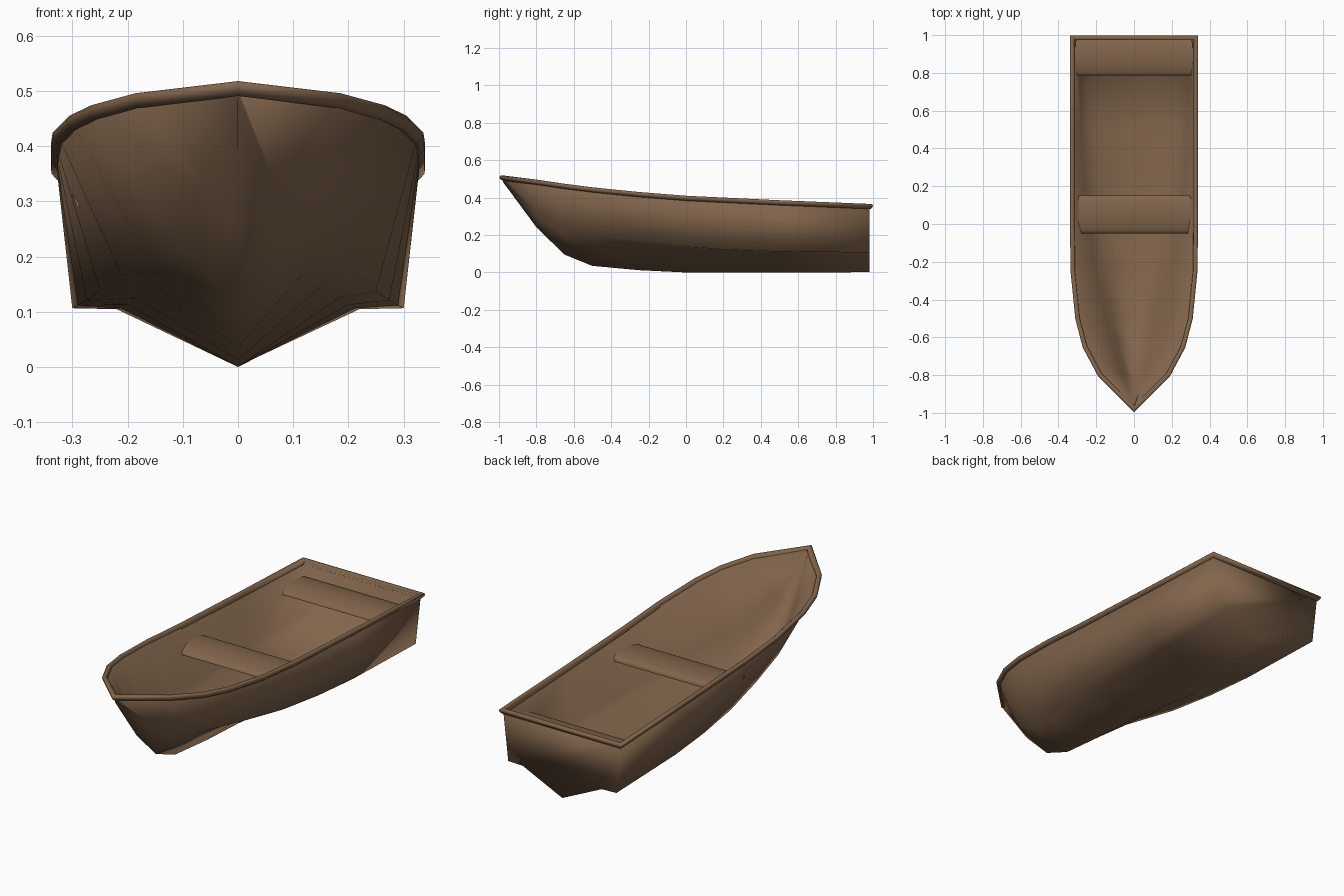
import bpy, bmesh
from mathutils import Vector

if "Cube" in bpy.data.objects:
    bpy.data.objects.remove(bpy.data.objects["Cube"])

wood = bpy.data.materials.new("brown wood")
wood.diffuse_color = (0.22, 0.13, 0.072, 1)
wood.use_nodes = True
wood.node_tree.nodes["Principled BSDF"].inputs["Base Color"].default_value = wood.diffuse_color


def make_object(name, bm, angle=None):
    """Turn a bmesh into a smooth shaded wooden part."""
    bmesh.ops.remove_doubles(bm, verts=bm.verts, dist=0.0005)
    bmesh.ops.recalc_face_normals(bm, faces=bm.faces)
    me = bpy.data.meshes.new(name)
    bm.to_mesh(me)
    bm.free()
    me.materials.append(wood)
    for p in me.polygons:
        p.use_smooth = True
    ob = bpy.data.objects.new(name, me)
    bpy.context.collection.objects.link(ob)
    if angle:
        bpy.context.view_layer.objects.active = ob
        ob.select_set(True)
        bpy.ops.object.shade_smooth_by_angle(angle=angle)
        ob.select_set(False)
    return ob


def bridge(bm, rings, closed_ring, closed_path=False):
    """Join rows of vertices with quads."""
    n = len(rings[0])
    pairs = list(zip(rings, rings[1:]))
    if closed_path:
        pairs.append((rings[-1], rings[0]))
    for a, b in pairs:
        for i in range(n if closed_ring else n - 1):
            j = (i + 1) % n
            bm.faces.new((a[i], a[j], b[j], b[i]))


# Hull stations: y, sheer (x, z), outer chine (x, z), inner chine (x, z), keel z
stations = [
    (-0.80, 0.181, 0.488, 0.065, 0.330, 0.045, 0.305, 0.252),
    (-0.65, 0.261, 0.466, 0.115, 0.240, 0.082, 0.205, 0.102),
    (-0.50, 0.300, 0.447, 0.158, 0.202, 0.115, 0.175, 0.041),
    (-0.25, 0.325, 0.422, 0.208, 0.172, 0.152, 0.155, 0.018),
    (0.00, 0.328, 0.402, 0.246, 0.142, 0.181, 0.130, 0.006),
    (0.25, 0.328, 0.390, 0.270, 0.125, 0.198, 0.118, 0.006),
    (0.50, 0.328, 0.378, 0.286, 0.116, 0.210, 0.112, 0.006),
    (0.978, 0.328, 0.358, 0.297, 0.110, 0.219, 0.109, 0.006),
]
bow = Vector((0, -0.982, 0.510))

# Hull shell with transom
bm = bmesh.new()
rings = []
for y, gx, gz, ox, oz, ix, iz, kz in stations:
    half = [(gx - 0.004, gz), (ox, oz), (ix, iz)]
    row = half + [(0, kz)] + [(-x, z) for x, z in reversed(half)]
    rings.append([bm.verts.new((x, y, z)) for x, z in row])
stem = [bm.verts.new((0, -0.973, bow.z - d))
        for d in (0, 0.012, 0.018, 0.024, 0.018, 0.012, 0)]
bridge(bm, [stem] + rings, False)
bm.faces.new(rings[-1])
hull = make_object("hull", bm)
shell = hull.modifiers.new("thickness", 'SOLIDIFY')
shell.thickness = 0.012
shell.offset = 0

# Gunwale rail swept around the sheer line
right = [Vector((s[1], s[0] + (0.01 if s[0] > 0.9 else 0), s[2])) for s in stations]
path = [bow] + right + [Vector((-p.x, p.y, p.z)) for p in reversed(right)]
profile = [(0.0, -0.019), (0.010, -0.008), (0.011, 0.003), (0.006, 0.008),
           (-0.006, 0.008), (-0.012, 0.003), (-0.014, -0.014)]
bm = bmesh.new()
rings = []
for i, p in enumerate(path):
    a, b = path[i - 1], path[(i + 1) % len(path)]
    d1, d2 = (p - a).xy.normalized(), (b - p).xy.normalized()
    n1, n2 = Vector((d1.y, -d1.x)), Vector((d2.y, -d2.x))
    miter = (n1 + n2) / (1 + n1.dot(n2))
    rings.append([bm.verts.new((p.x + miter.x * o, p.y + miter.y * o, p.z + h))
                  for o, h in profile])
bridge(bm, rings, True, True)
make_object("gunwale_rail", bm, 1.2)


# Bench seats: gently arched planks reaching the hull sides
def seat(name, y0, y1, top, half):
    bm = bmesh.new()
    arch = [(0, -0.032), (0, -0.024), (0.08, -0.015), (0.25, -0.005), (0.45, 0),
            (0.65, 0), (0.85, -0.004), (0.96, -0.011), (1, -0.018), (1, -0.032)]
    ends = []
    for s in (-1, 1):
        ends.append([bm.verts.new((s * (half + z * 0.4), y0 + (y1 - y0) * t, top + z))
                     for t, z in arch])
    bridge(bm, ends, True)
    bm.faces.new(ends[0])
    bm.faces.new(ends[1])
    make_object(name, bm, 1.2)


seat("middle_seat", -0.05, 0.15, 0.322, 0.304)
seat("stern_seat", 0.785, 0.975, 0.298, 0.312)
